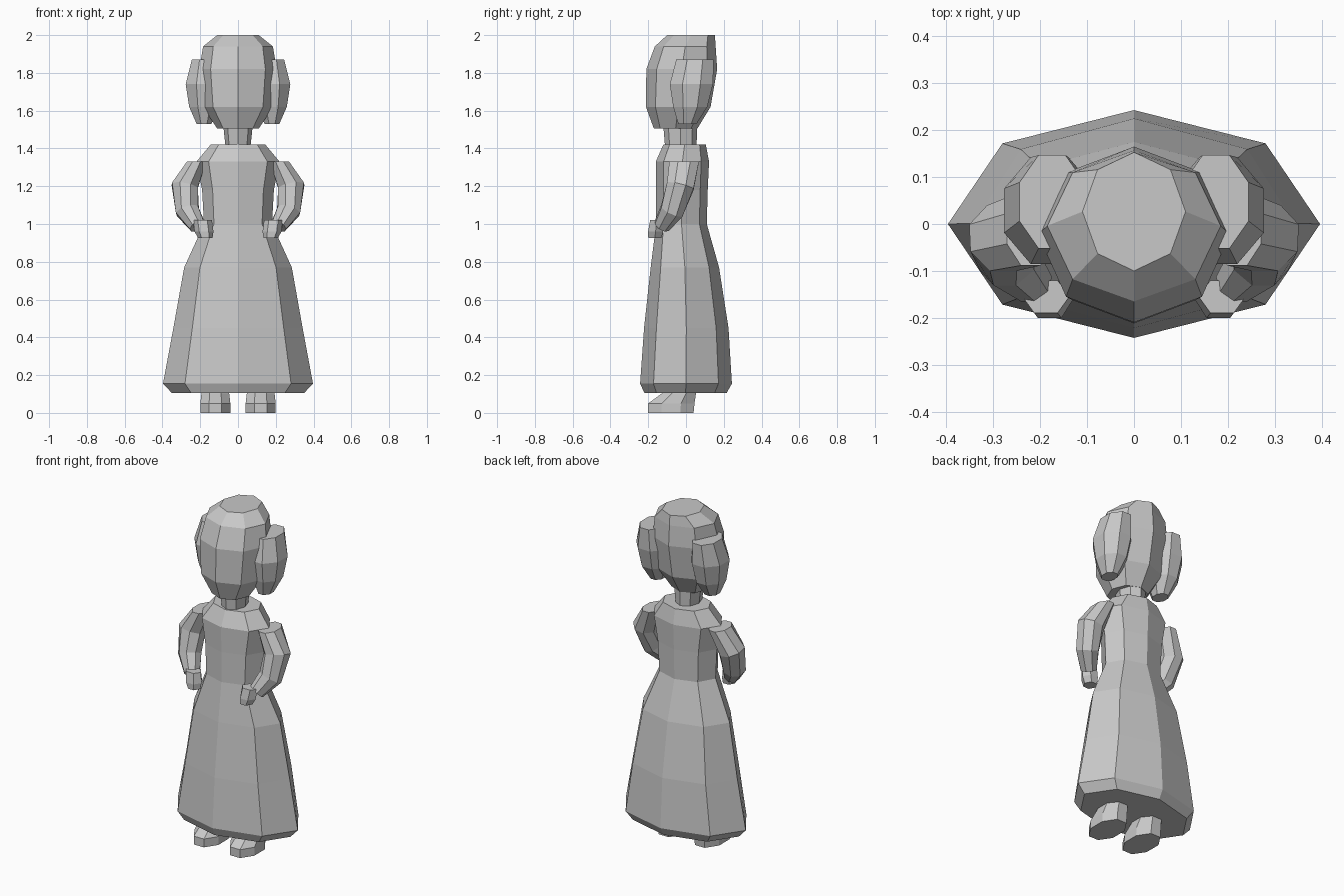
import bpy, bmesh, math
from mathutils import Vector

if "Cube" in bpy.data.objects:
    bpy.data.objects.remove(bpy.data.objects["Cube"])

grey = bpy.data.materials.new("plain_grey")
grey.diffuse_color = (0.58, 0.58, 0.58, 1)
grey.use_nodes = True
grey.node_tree.nodes["Principled BSDF"].inputs["Base Color"].default_value = grey.diffuse_color


def skin(name, rings):
    """Bridge equal-sized rings of points and cap both ends."""
    bm = bmesh.new()
    vs = [[bm.verts.new(p) for p in r] for r in rings]
    n = len(vs[0])
    for a, b in zip(vs, vs[1:]):
        for i in range(n):
            j = (i + 1) % n
            bm.faces.new((a[i], a[j], b[j], b[i]))
    bm.faces.new(vs[0])
    bm.faces.new(vs[-1])
    bmesh.ops.recalc_face_normals(bm, faces=bm.faces)
    me = bpy.data.meshes.new(name)
    bm.to_mesh(me)
    bm.free()
    me.materials.append(grey)
    ob = bpy.data.objects.new(name, me)
    bpy.context.collection.objects.link(ob)


def stack(name, rows, n=8, turn=0.0, side=1):
    """Horizontal oval rings; row = z, centre x, half width, front y, back y."""
    rings = []
    for z, cx, rx, y0, y1 in rows:
        angs = [turn + 2 * math.pi * i / n for i in range(n)]
        rings.append([(side * (cx + rx * math.cos(a)),
                       (y0 + y1) / 2 + (y1 - y0) / 2 * math.sin(a), z) for a in angs])
    skin(name, rings)


def tube(name, pts, side=1, n=8):
    """Bent tube; point = x, y, z, sideways radius, front-back radius."""
    ps = [Vector(p[:3]) for p in pts]
    rings = []
    for i, p in enumerate(ps):
        t = Vector((0, 0, -1)) if i == 0 else (ps[min(i + 1, len(ps) - 1)] - ps[i - 1]).normalized()
        u = Vector((0, 1, 0)).cross(t).normalized()
        v = t.cross(u)
        ring = []
        for k in range(n):
            a = 2 * math.pi * (k + 0.5) / n
            q = p + u * (pts[i][3] * math.cos(a)) + v * (pts[i][4] * math.sin(a))
            ring.append((side * q.x, q.y, q.z))
        rings.append(ring)
    skin(name, rings)


# dress from hem to shoulders
stack("dress", [(.105, 0, .35, -.22, .215), (.155, 0, .397, -.243, .243),
                (.45, 0, .342, -.222, .225), (.77, 0, .285, -.187, .175),
                (1.0, 0, .18, -.158, .11), (1.18, 0, .19, -.158, .115),
                (1.33, 0, .22, -.16, .122), (1.42, 0, .145, -.12, .105)])
# neck and head
stack("neck", [(1.40, 0, .065, -.11, .055), (1.52, 0, .078, -.12, .06)])
stack("head", [(1.505, 0, .11, -.17, .06), (1.62, 0, .187, -.212, .13),
               (1.82, 0, .205, -.21, .165), (1.94, 0, .185, -.165, .157),
               (2.0, 0, .11, -.10, .153)])

for side, tag in ((1, "right"), (-1, "left")):
    # hair bunch over each ear
    stack("hair_bunch_" + tag, [(1.53, .18, .042, -.045, .06), (1.62, .18, .085, -.075, .12),
                                (1.74, .18, .105, -.095, .152), (1.87, .175, .075, -.06, .155)],
          turn=math.pi / 8, side=side)
    # arm bent forward to the waist
    tube("arm_" + tag, [(.22, -.01, 1.33, .055, .085), (.282, -.03, 1.2, .075, .078),
                        (.268, -.075, 1.07, .066, .066), (.215, -.128, .99, .046, .046)], side)
    # hand
    stack("hand_" + tag, [(.925, .173, .038, -.205, -.125), (.96, .18, .05, -.207, -.115),
                          (1.02, .188, .05, -.195, -.115)], n=6, side=side)
    # shoe with a sloping toe
    stack("shoe_" + tag, [(0, .12, .086, -.21, .05), (.05, .12, .086, -.21, .055),
                          (.1, .12, .08, -.14, .06), (.14, .12, .07, -.09, .06)],
          turn=math.pi / 8, side=side)
